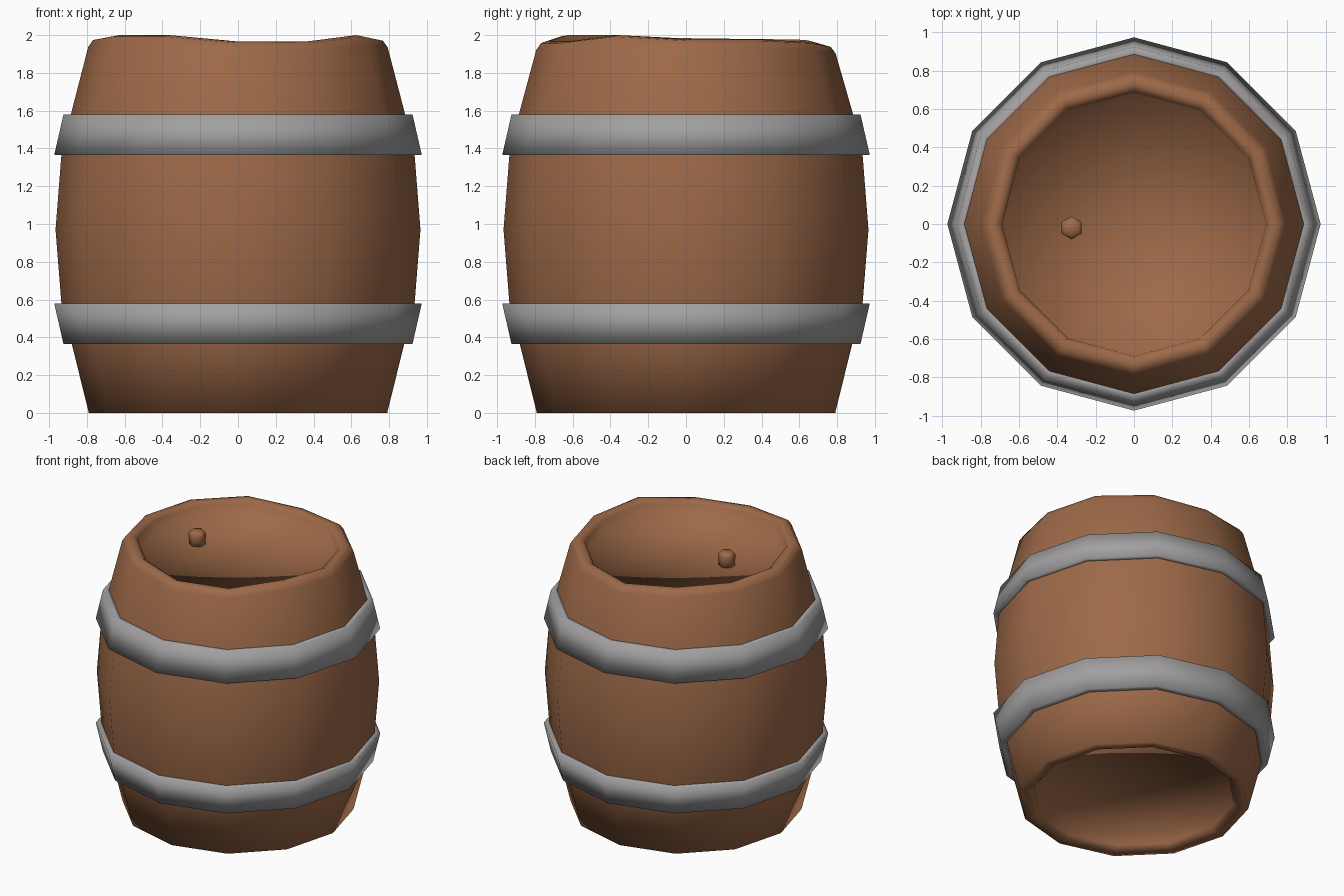
import bpy, bmesh, math

if "Cube" in bpy.data.objects:
    bpy.data.objects.remove(bpy.data.objects["Cube"])


def material(name, rgb):
    m = bpy.data.materials.new(name)
    m.diffuse_color = (*rgb, 1)
    m.use_nodes = True
    m.node_tree.nodes["Principled BSDF"].inputs["Base Color"].default_value = m.diffuse_color
    return m


wood = material("brown_wood", (0.34, 0.142, 0.065))
metal = material("grey_metal", (0.36, 0.35, 0.35))

# Uneven rim height at each 30 degree step, starting from +x
RIM = [1.978, 1.978, 1.965, 1.945, 1.975, 1.98, 1.982, 2.0, 2.0, 1.966, 1.966, 2.0]


def lathe(name, profile, sides, mat, closed=False, centre=(0, 0), turn=0.0):
    """Revolve (radius, z) points; z may be a function of the side index."""
    bm = bmesh.new()
    rings = []
    for r, z in profile:
        if r == 0:
            rings.append([bm.verts.new((*centre, z))] * sides)
            continue
        ring = []
        for i in range(sides):
            a = 2 * math.pi * i / sides + turn
            h = z(i) if callable(z) else z
            ring.append(bm.verts.new((centre[0] + r * math.cos(a),
                                      centre[1] + r * math.sin(a), h)))
        rings.append(ring)
    pairs = list(zip(rings, rings[1:]))
    if closed:
        pairs.append((rings[-1], rings[0]))
    for low, high in pairs:
        for i in range(sides):
            j = (i + 1) % sides
            quad = [low[i], low[j], high[j], high[i]]
            bm.faces.new(list(dict.fromkeys(quad)))
    bmesh.ops.recalc_face_normals(bm, faces=bm.faces)
    for f in bm.faces:
        f.smooth = True
    me = bpy.data.meshes.new(name)
    bm.to_mesh(me)
    bm.free()
    me.materials.append(mat)
    ob = bpy.data.objects.new(name, me)
    bpy.context.collection.objects.link(ob)
    return ob


# Bulging body with recessed bottom and lid
lathe("barrel_body", [
    (0, 0.11), (0.68, 0.11), (0.69, 0.03), (0.72, 0.0), (0.79, 0.0),
    (0.88, 0.365), (0.935, 0.58), (0.966, 0.97), (0.935, 1.365), (0.885, 1.58),
    (0.793, lambda i: RIM[i] - 0.045), (0.768, lambda i: RIM[i] - 0.008),
    (0.725, lambda i: RIM[i]), (0.69, lambda i: RIM[i] - 0.025),
    (0.68, 1.885), (0, 1.885)], 12, wood)

# Two metal hoops, mirrored in slope
lathe("lower_hoop", [(0.86, 0.365), (0.924, 0.365), (0.973, 0.58), (0.91, 0.58)],
      12, metal, closed=True)
lathe("upper_hoop", [(0.91, 1.365), (0.973, 1.365), (0.924, 1.58), (0.86, 1.58)],
      12, metal, closed=True)

# Cork in the lid
lathe("cork", [(0, 1.86), (0.055, 1.87), (0.06, 1.965), (0.045, 1.985), (0, 1.985)],
      6, wood, centre=(-0.325, -0.02), turn=math.pi / 2)
